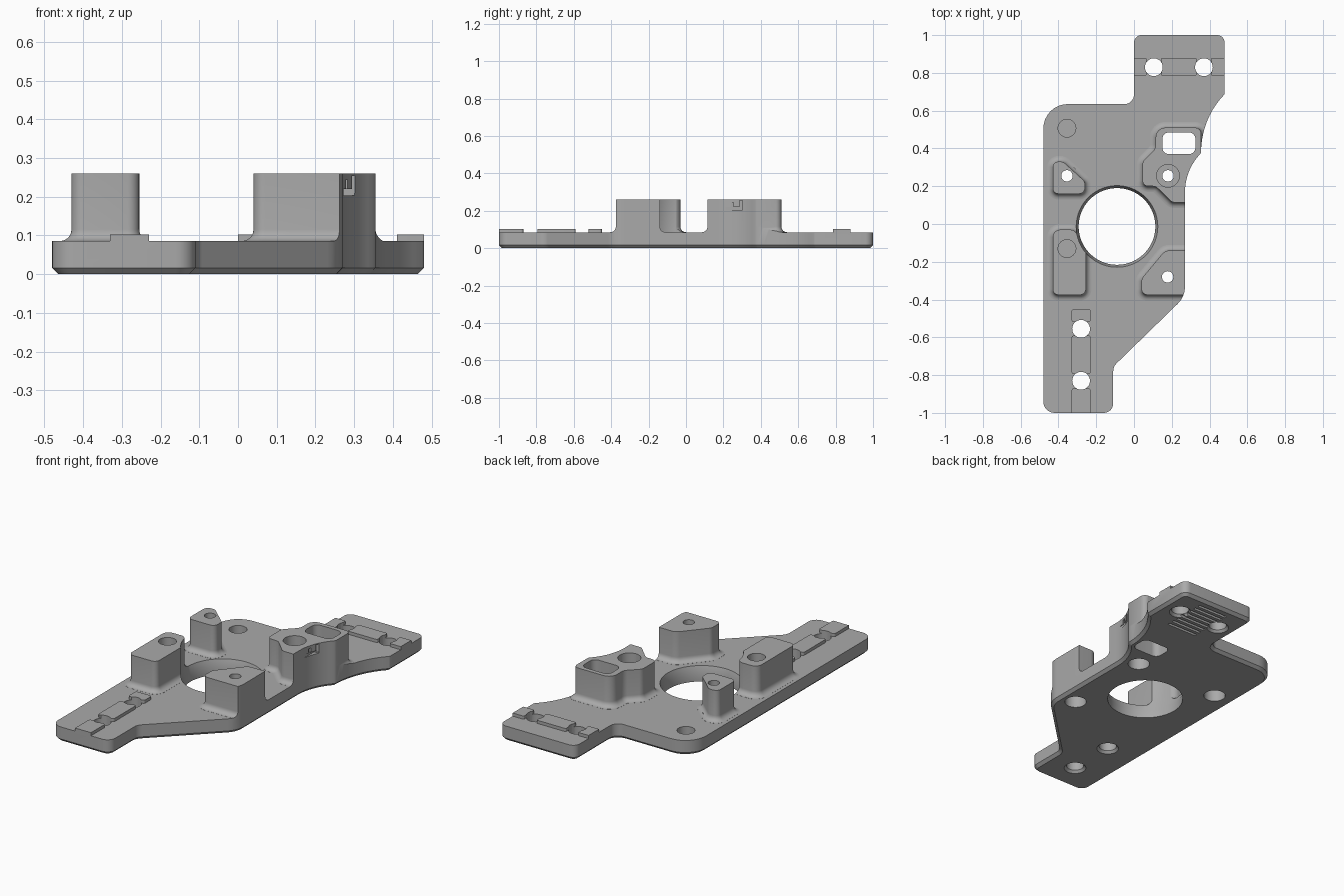
import bpy
import bmesh
from math import pi, sin, cos, tan, atan2
from mathutils import Vector

if "Cube" in bpy.data.objects:
    bpy.data.objects.remove(bpy.data.objects["Cube"], do_unlink=True)

PLATE_TOP = 0.085
POST_TOP = 0.26
RAIL_TOP = 0.103
FLARE = 0.03

grey = bpy.data.materials.new("plain grey")
grey.use_nodes = True
grey.diffuse_color = (0.4, 0.4, 0.4, 1)
grey.node_tree.nodes["Principled BSDF"].inputs["Base Color"].default_value = (0.4, 0.4, 0.4, 1)


def rounded(corners, steps=8):
    """Counter-clockwise outline from (x, y, radius) corners."""
    out = []
    n = len(corners)
    for i, (x, y, r) in enumerate(corners):
        p = Vector((x, y))
        if r == 0:
            out.append(p)
            continue
        u = (Vector(corners[i - 1][:2]) - p).normalized()
        v = (Vector(corners[(i + 1) % n][:2]) - p).normalized()
        half = u.angle(v) / 2
        c = p + (u + v).normalized() * r / sin(half)
        a = p + u * r / tan(half) - c
        b = p + v * r / tan(half) - c
        start = atan2(a.y, a.x)
        turn = (atan2(b.y, b.x) - start + pi) % (2 * pi) - pi
        for k in range(steps + 1):
            t = start + turn * k / steps
            out.append(c + Vector((cos(t), sin(t))) * r)
    return out


def circle(x, y, r, n=40):
    return [Vector((x + r * cos(2 * pi * k / n), y + r * sin(2 * pi * k / n))) for k in range(n)]


def rect(x0, x1, y0, y1, r=0):
    return rounded([(x0, y0, r), (x1, y0, r), (x1, y1, r), (x0, y1, r)])


def hollow_arc(x, y, radius, sweep=0.76, steps=10):
    """Sharp corners along an arc that starts straight up and bends to +x."""
    return [(x + radius * (1 - cos(sweep * k / steps)), y + radius * sin(sweep * k / steps), 0)
            for k in range(steps + 1)]


def loft(name, outline, layers):
    """Solid from an outline repeated at (z, outward offset) layers."""
    n = len(outline)
    normals = []
    for i, p in enumerate(outline):
        d1 = (p - outline[i - 1]).normalized()
        d2 = (outline[(i + 1) % n] - p).normalized()
        n1, n2 = Vector((d1.y, -d1.x)), Vector((d2.y, -d2.x))
        normals.append((n1 + n2) / (1 + n1.dot(n2)))
    bm = bmesh.new()
    rings = []
    for z, off in layers:
        rings.append([bm.verts.new((*(p + m * off), z)) for p, m in zip(outline, normals)])
    bm.faces.new(rings[0][::-1])
    bm.faces.new(rings[-1])
    for low, high in zip(rings, rings[1:]):
        for i in range(n):
            j = (i + 1) % n
            bm.faces.new((low[i], low[j], high[j], high[i]))
    mesh = bpy.data.meshes.new(name)
    bm.to_mesh(mesh)
    bm.free()
    obj = bpy.data.objects.new(name, mesh)
    bpy.context.collection.objects.link(obj)
    mesh.materials.append(grey)
    return obj


def combine(target, tool, operation):
    mod = target.modifiers.new("combine", "BOOLEAN")
    mod.solver = "EXACT"
    mod.operation = operation
    mod.object = tool
    bpy.context.view_layer.objects.active = target
    bpy.ops.object.modifier_apply(modifier=mod.name)
    bpy.data.objects.remove(tool, do_unlink=True)


# Plate silhouette with two hollow arcs on the side
silhouette = rounded(
    [(-0.48, -1, 0.06), (-0.11, -1, 0.05), (-0.11, -0.755, 0.06), (0.27, -0.385, 0.13)]
    + hollow_arc(0.27, 0.17, 0.29)
    + hollow_arc(0.355, 0.38, 0.44)
    + [(0.48, 0.69, 0), (0.48, 1, 0.04), (0, 1, 0.04), (0, 0.635, 0.05), (-0.48, 0.635, 0.13)])
stock = loft("stock", silhouette, [(0, -0.016), (0.016, 0), (0.4, 0)])

# Everything that rises from the plate is trimmed by the silhouette
body = loft("mounting_plate", rect(-0.8, 0.8, -1.3, 1.3), [(-0.1, 0), (PLATE_TOP, 0)])

flare = [(0.04, FLARE)]
for k in range(7):
    t = k / 6 * pi / 2
    flare.append((PLATE_TOP + 0.0005 + FLARE * (1 - cos(t)), FLARE * (1 - sin(t))))
flare.append((POST_TOP, 0))

posts = {
    "front_left_post": [(-0.43, -0.375, 0.03), (-0.255, -0.375, 0.03), (-0.255, -0.11, 0.04),
                        (-0.32, -0.03, 0.04), (-0.43, -0.03, 0.04)],
    "back_left_post": [(-0.43, 0.16, 0.03), (-0.26, 0.16, 0.03), (-0.26, 0.225, 0.03),
                       (-0.375, 0.33, 0.04), (-0.43, 0.33, 0.03)],
    "front_right_post": [(0.04, -0.375, 0.03), (0.32, -0.375, 0), (0.32, -0.14, 0),
                         (0.165, -0.14, 0.05), (0.04, -0.29, 0.04)],
    "slotted_post": [(0.2, 0.115, 0.03), (0.5, 0.115, 0), (0.5, 0.38, 0), (0.355, 0.38, 0),
                     (0.355, 0.51, 0.03), (0.115, 0.51, 0.05), (0.115, 0.4, 0.05),
                     (0.045, 0.33, 0.04), (0.045, 0.2, 0.03), (0.115, 0.2, 0.04)],
}
for name, corners in posts.items():
    combine(body, loft(name, rounded(corners), flare), "UNION")

# Low rail pads, with a gap at each screw
rail = [(0.05, 0), (RAIL_TOP, 0)]
for y0, y1 in ((-1.1, -0.87), (-0.795, -0.59), (-0.52, -0.45)):
    combine(body, loft("front_rail", rect(-0.33, -0.23, y0, y1, 0.012), rail), "UNION")
for x0, x1 in ((-0.1, 0.065), (0.145, 0.33), (0.41, 0.6)):
    combine(body, loft("back_rail", rect(x0, x1, 0.785, 0.88, 0.005), rail), "UNION")
combine(body, stock, "INTERSECT")


def cut(outline, layers):
    tool = loft("cutter", outline, layers)
    tool.hide_render = True
    combine(body, tool, "DIFFERENCE")


# Large centre hole, tapered towards the top
cut(circle(-0.09, -0.013, 0.203, 96), [(-0.1, 0), (0.045, 0), (PLATE_TOP, 0.013), (0.4, 0.013)])

# Rail screw holes with a small chamfer underneath
for x, y in ((-0.28, -0.83), (-0.28, -0.555), (0.105, 0.83), (0.37, 0.83)):
    cut(circle(x, y, 0.047), [(-0.1, 0.012), (0, 0.012), (0.014, 0), (0.4, 0)])

# Post screw holes, wider below for the screw heads
below = [(-0.1, 0.028), (0.09, 0.028), (0.09, 0), (0.4, 0)]
cut(circle(-0.355, 0.255, 0.03), below)
cut(circle(0.178, -0.28, 0.03), below)
cut(circle(0.18, 0.255, 0.03), below[:3] + [(0.19, 0), (0.19, 0.03), (0.4, 0.03)])

# Blind holes
cut(circle(-0.355, 0.507, 0.047), [(0.025, 0), (0.4, 0)])
cut(circle(-0.355, -0.13, 0.047), [(0.1, 0), (0.4, 0)])

# Rectangular slot through the tall post
cut(rect(0.15, 0.325, 0.37, 0.485, 0.035), [(-0.1, 0), (0.4, 0)])

# Stepped groove on the hollow side of the slotted post
for y0, y1, z0, z1 in ((0.21, 0.3, 0.203, 0.22), (0.285, 0.302, 0.21, 0.255), (0.24, 0.255, 0.21, 0.245)):
    cut(rect(0.272, 0.36, y0, y1), [(z0, 0), (z1, 0)])

# Row of grip grooves underneath
for k in range(8):
    y = 0.685 + 0.036 * k
    cut(rect(0.145, 0.335, y, y + 0.016), [(-0.1, 0), (0.015, 0)])

bpy.ops.object.select_all(action="DESELECT")
body.select_set(True)
bpy.context.view_layer.objects.active = body
bpy.ops.object.shade_smooth_by_angle(angle=0.6)
